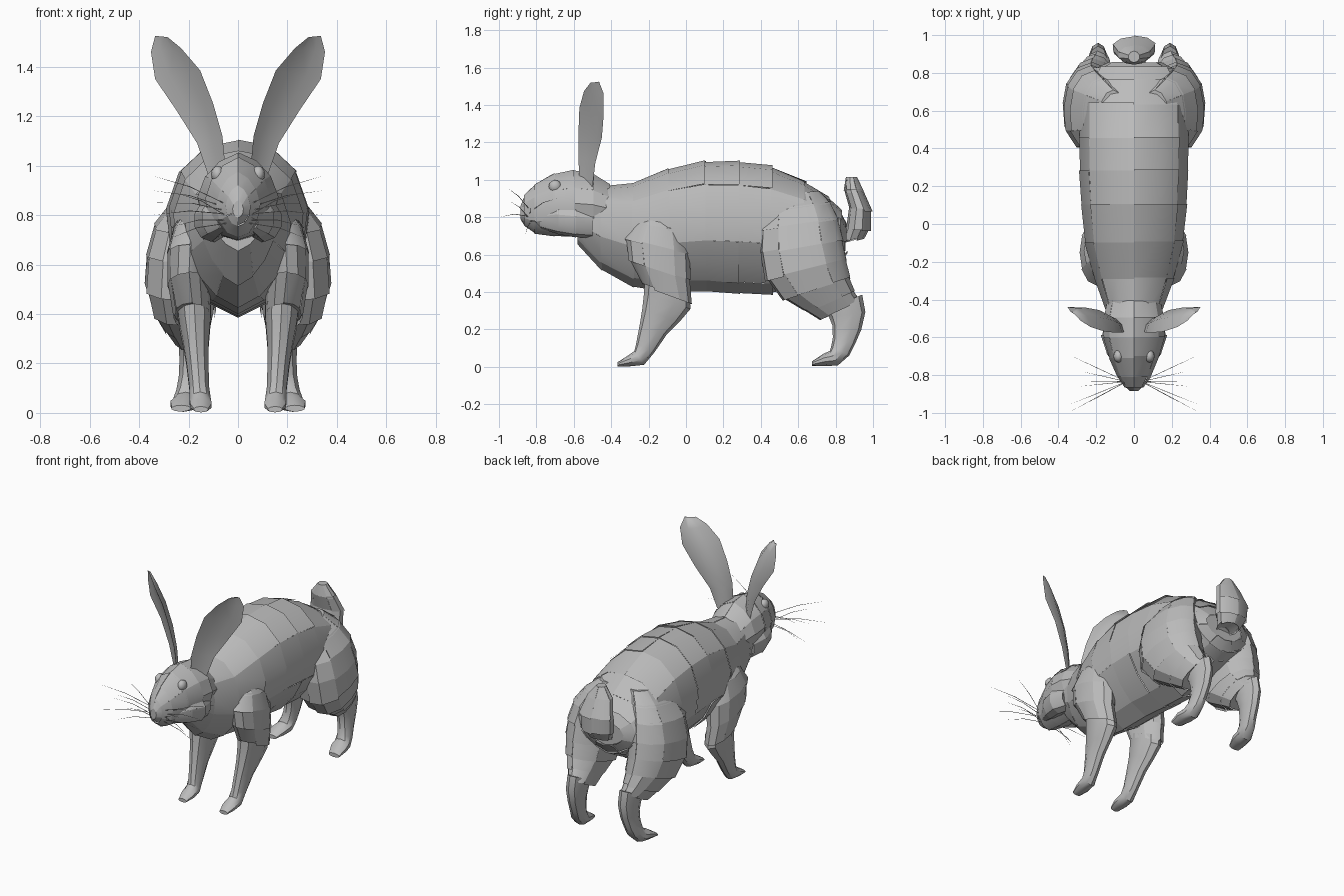
import bpy, math, random
from mathutils import Vector

if "Cube" in bpy.data.objects:
    bpy.data.objects.remove(bpy.data.objects["Cube"])

random.seed(4)
grey = bpy.data.materials.new("fur_grey")
grey.diffuse_color = (0.5, 0.5, 0.5, 1)
grey.use_nodes = True
grey.node_tree.nodes["Principled BSDF"].inputs["Base Color"].default_value = grey.diffuse_color


def finish(name, verts, faces, mirror=False, angle=35):
    me = bpy.data.meshes.new(name)
    me.from_pydata(verts, [], faces)
    me.materials.append(grey)
    ob = bpy.data.objects.new(name, me)
    bpy.context.collection.objects.link(ob)
    bpy.context.view_layer.objects.active = ob
    ob.select_set(True)
    bpy.ops.object.shade_smooth_by_angle(angle=math.radians(angle))
    ob.select_set(False)
    if mirror:
        m = ob.modifiers.new("mirror", 'MIRROR')
        m.use_mirror_merge = False
    return ob


def tube(name, sections, n=12, flare=1.0, jag=0.0, mirror=False, keel=0.0, ridge=0.0):
    """Loft of rings (x, y, z, tilt, radius_x, radius_v); with flare, it is shingled with fur plates.
    keel and ridge pinch (or, if negative, square off) the lower and upper half of each ring."""
    def ring(s):
        x, y, z, t, ru, rv = s
        t = math.radians(t)
        pts = []
        for k in range(n):
            a = 2 * math.pi * k / n + math.pi / 2
            c, v = math.cos(a), math.sin(a)
            f = 1 - (keel if v < 0 else ridge) * abs(2 * c * v)
            pts.append(Vector((x + ru * c * f, y + rv * f * v * math.cos(t),
                               z + rv * f * v * math.sin(t))))
        return pts
    rings = [ring(s) for s in sections]
    cen = [Vector(s[:3]) for s in sections]
    verts, faces = [], []
    if flare == 1.0:
        # continuous skin
        for r in rings:
            verts.extend(r)
        for i in range(len(rings) - 1):
            for k in range(n):
                j = (k + 1) % n
                faces.append((i * n + j, i * n + k, (i + 1) * n + k, (i + 1) * n + j))
    else:
        # overlapping plates, two columns wide, each with its own lift and length
        for i in range(len(rings) - 1):
            d = (cen[i + 1] - cen[i]).normalized()
            for g in range(0, n, 2):
                lift = 1 + (flare - 1) * random.uniform(.2, 1.3)
                over = d * random.uniform(0, jag)
                b = len(verts)
                for k in range(g, g + 3):
                    p, q = rings[i][k % n], rings[i + 1][k % n]
                    verts += [p, cen[i + 1] + (q - cen[i + 1]) * lift + over]
                for c in (b, b + 2):
                    faces.append((c + 2, c, c + 1, c + 3))
    # end caps
    b = len(verts)
    verts.extend(rings[0] + rings[-1])
    faces.append(tuple(b + k for k in range(n)))
    faces.append(tuple(b + n + k for k in reversed(range(n))))
    return finish(name, verts, faces, mirror)


def along_y(rows):
    """Rows of (y, top, bottom, half width) to upright sections."""
    return [(0, y, (a + b) / 2, 90, w, (a - b) / 2) for y, a, b, w in rows]


# Torso and head
tube("body", along_y([
    (-.58, .97, .655, .12), (-.46, .965, .525, .15), (-.29, .98, .43, .21),
    (-.1, 1.055, .405, .26), (.1, 1.095, .405, .28), (.28, 1.095, .395, .288),
    (.45, 1.07, .395, .29), (.63, .99, .44, .285), (.76, .905, .51, .255),
    (.82, .84, .55, .215), (.85, .77, .61, .14)]), 14, 1.022, .015, keel=.1, ridge=-.04)
tube("head", along_y([
    (-.885, .86, .79, .022), (-.865, .92, .755, .05), (-.81, .975, .712, .088),
    (-.71, 1.03, .7, .13), (-.6, 1.05, .7, .16), (-.5, 1.035, .7, .16),
    (-.41, .975, .72, .138)]), 12, 1.02, .012, ridge=.08)
tube("cheek_fur", [(.055, -.78, .79, 90, .03, .05), (.085, -.69, .79, 90, .06, .08),
                   (.105, -.6, .78, 90, .07, .085), (.09, -.5, .77, 90, .06, .08)],
     10, 1.03, .015, True)

# Front legs
tube("front_upper_leg", [
    (.13, -.13, .84, -5, .07, .09), (.165, -.14, .76, -8, .092, .13),
    (.192, -.15, .65, -14, .093, .175), (.198, -.14, .52, -18, .085, .168),
    (.185, -.105, .4, -20, .074, .135)], 12, 1.035, .02, True)
tube("front_lower_leg", [
    (.178, -.1, .42, -22, .07, .13), (.175, -.1, .355, -20, .066, .132),
    (.17, -.135, .275, -20, .054, .105), (.164, -.175, .2, -20, .047, .077),
    (.157, -.218, .1, -25, .042, .054), (.153, -.25, .048, -55, .045, .045),
    (.15, -.31, .03, -80, .046, .028), (.15, -.365, .014, -90, .03, .012)],
    10, mirror=True)

# Hind legs
tube("haunch", [
    (.11, .59, .93, 5, .07, .12), (.165, .595, .86, 8, .1, .175), (.205, .605, .77, 8, .13, .205),
    (.225, .615, .65, 10, .143, .22), (.228, .64, .53, 14, .145, .218),
    (.22, .69, .43, 18, .125, .187), (.205, .76, .36, 24, .092, .14),
    (.192, .815, .31, 25, .065, .115)], 12, 1.035, .02, True, keel=-.1)
tube("hind_lower_leg", [
    (.19, .84, .345, 22, .053, .11), (.19, .862, .28, 8, .052, .098),
    (.192, .86, .21, -8, .047, .078), (.197, .845, .14, -15, .045, .062),
    (.205, .825, .085, -25, .047, .054), (.212, .79, .046, -60, .053, .044),
    (.22, .74, .038, -85, .056, .034), (.23, .675, .018, -90, .04, .013)],
    10, mirror=True)

# Upturned tail
tube("tail", [
    (0, .885, 1.015, 0, .03, .03), (0, .895, .95, 0, .085, .05),
    (0, .93, .85, 0, .115, .058), (0, .922, .75, 0, .105, .065),
    (0, .9, .69, 15, .07, .06), (0, .83, .66, 40, .05, .05)], 10, 1.05, .025)

# Ears: cupped leaves, inner edge and outer edge per row
ear_rows = [((.05, -.57, .98), (.12, -.5, .96)), ((.063, -.575, 1.12), (.165, -.485, 1.09)),
            ((.1, -.575, 1.25), (.25, -.45, 1.225)), ((.153, -.57, 1.385), (.335, -.44, 1.35)),
            ((.23, -.545, 1.475), (.352, -.44, 1.46)), ((.285, -.51, 1.52), (.335, -.465, 1.525))]
back = Vector((-.55, .8, -.1))
verts, faces = [], []
for p, q in ear_rows:
    p, q = Vector(p), Vector(q)
    w = (q - p).length
    for f, d in ((0, 0), (.3, .2), (.7, .2), (1, 0), (.7, .05), (.3, .05)):
        verts.append(p.lerp(q, f) + back * d * w)
for i in range(len(ear_rows) - 1):
    for k in range(6):
        j = (k + 1) % 6
        faces.append((i * 6 + k, i * 6 + 6 + k, i * 6 + 6 + j, i * 6 + j))
faces += [tuple(range(6)), tuple(reversed(range(30, 36)))]
finish("ear", verts, faces, True, 60)

# Eyes and nose
for name, loc, size in (("left_eye", (.082, -.7, .965), (.027, .034, .034)),
                        ("right_eye", (-.082, -.7, .965), (.027, .034, .034)),
                        ("nose", (0, -.868, .845), (.028, .016, .022))):
    bpy.ops.mesh.primitive_uv_sphere_add(segments=12, ring_count=8, location=loc)
    ob = bpy.context.object
    ob.name = name
    ob.scale = size
    ob.data.materials.append(grey)
    bpy.ops.object.shade_smooth()
    ob.select_set(False)

# Whiskers: thin bent spikes
tips = [(.35, -.96, .96), (.35, -.69, .9), (.33, -.83, .85), (.35, -1, .8),
        (.25, -.95, .89), (.28, -.78, .75), (.29, -.86, .7)]
verts, faces = [], []
for i, tip in enumerate(tips):
    root = Vector((.04, -.835, .84 - .012 * i))
    tip = Vector(tip)
    mid = root.lerp(tip, .5) + Vector((0, 0, .015))
    b = len(verts)
    for c in (root, mid):
        for k in range(3):
            a = 2 * math.pi * k / 3
            verts.append(c + Vector((0, math.cos(a), math.sin(a))) * .002)
    verts.append(tip)
    for k in range(3):
        j = (k + 1) % 3
        faces += [(b + k, b + j, b + 3 + j, b + 3 + k), (b + 3 + k, b + 3 + j, b + 6)]
finish("whiskers", verts, faces, True)
